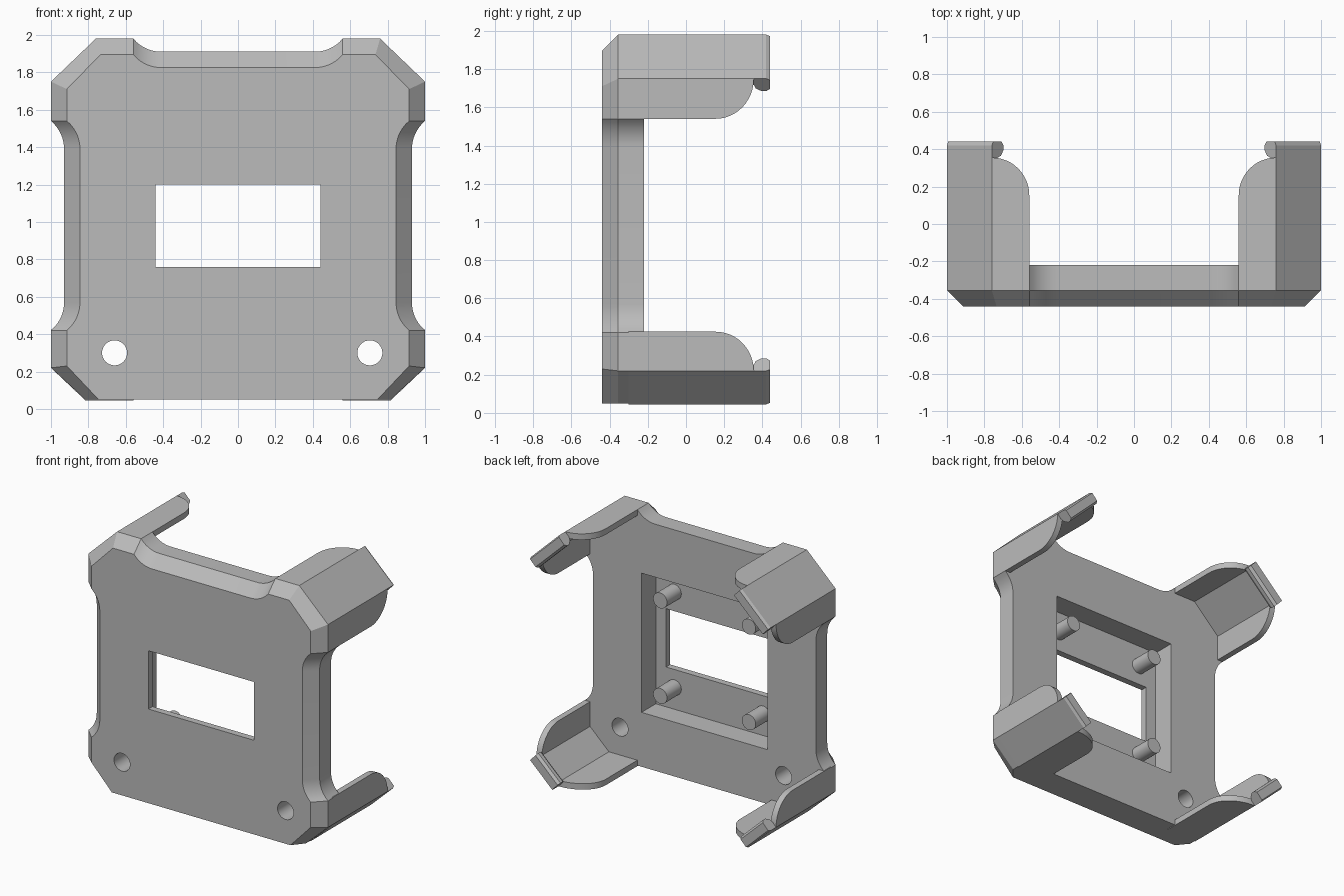
import bpy, bmesh, math
from mathutils import Vector

cube = bpy.data.objects.get("Cube")
if cube:
    bpy.data.objects.remove(cube, do_unlink=True)

grey = bpy.data.materials.new("plain_grey")
grey.use_nodes = True
grey.diffuse_color = (0.5, 0.5, 0.5, 1)
grey.node_tree.nodes["Principled BSDF"].inputs["Base Color"].default_value = (0.5, 0.5, 0.5, 1)

FRONT, BEVEL, BACK, FLOOR = -0.44, -0.355, -0.22, -0.39
MID = 0.985


def loft(name, loops):
    """Closed solid through matching loops of 3D points."""
    bm = bmesh.new()
    rings = [[bm.verts.new(p) for p in loop] for loop in loops]
    n = len(rings[0])
    for a, b in zip(rings, rings[1:]):
        for i in range(n):
            j = (i + 1) % n
            bm.faces.new((a[i], a[j], b[j], b[i]))
    bm.faces.new(rings[0])
    bm.faces.new(rings[-1][::-1])
    bmesh.ops.recalc_face_normals(bm, faces=bm.faces)
    mesh = bpy.data.meshes.new(name)
    bm.to_mesh(mesh)
    bm.free()
    mesh.materials.append(grey)
    obj = bpy.data.objects.new(name, mesh)
    bpy.context.collection.objects.link(obj)
    return obj


def smooth(obj):
    bpy.ops.object.select_all(action='DESELECT')
    obj.select_set(True)
    bpy.context.view_layer.objects.active = obj
    bpy.ops.object.shade_smooth_by_angle(angle=math.radians(25))


def sweep(flat, tip, steps=8):
    """(along, rise) samples of an arc leaving a flat tangentially."""
    r = (flat ** 2 + tip ** 2) / (2 * tip)
    return [(u, r - math.sqrt(r * r - u * u))
            for u in (flat * i / steps for i in range(steps + 1))]


def outline(e, y):
    """Plate outline drawn in by e; the bottom edge stays straight."""
    k = e / 0.085
    arc = sweep(0.15, 0.07)
    half = [(0.815 - 0.07 * k, 0.05), (1 - e, 0.22 + 0.01 * k)]
    half += [(0.93 - e + v, 0.57 - u) for u, v in reversed(arc)]
    half += [(0.93 - e + v, 1.39 + u) for u, v in arc]
    half += [(1 - e, 1.75 - 0.04 * k), (0.76 - 0.025 * k, 1.98 - e)]
    half += [(0.41 + u, 1.91 - e + v) for u, v in reversed(arc)]
    full = half + [(-x, z) for x, z in reversed(half)]
    return [(x, y, z) for x, z in full]


def box_loop(hx, z0, z1, y):
    return [(-hx, y, z0), (hx, y, z0), (hx, y, z1), (-hx, y, z1)]


def disc_loop(x, z, r, y, n=32):
    return [(x + r * math.cos(math.tau * i / n), y, z + r * math.sin(math.tau * i / n))
            for i in range(n)]


# Face plate with bevelled front rim
plate = loft("face_plate", [outline(0.085, FRONT), outline(0, BEVEL), outline(0, BACK)])

# Rear pocket, display window and two button holes
cutters = [
    loft("pocket_cutter", [box_loop(0.525, MID - 0.525, MID + 0.525, y) for y in (FLOOR, 0)]),
    loft("window_cutter", [box_loop(0.44, 0.76, 1.2, y) for y in (-0.6, 0.1)]),
]
for x in (-0.66, 0.705):
    cutters.append(loft("hole_cutter", [disc_loop(x, 0.3, 0.067, y) for y in (-0.6, 0.1)]))
bpy.context.view_layer.objects.active = plate
for c in cutters:
    c.hide_render = True
    m = plate.modifiers.new("cut", 'BOOLEAN')
    m.operation, m.object, m.solver = 'DIFFERENCE', c, 'EXACT'
    bpy.ops.object.modifier_apply(modifier=m.name)
    bpy.data.objects.remove(c, do_unlink=True)
smooth(plate)

# Four mounting posts in the pocket
for sx in (-1, 1):
    for sz in (-1, 1):
        smooth(loft("mounting_post", [disc_loop(0.37 * sx, MID + 0.36 * sz, 0.058, y)
                                      for y in (FLOOR - 0.01, BACK)]))

ROOT, WALL = -0.3, 0.045
fin_arc = [(0.2 * math.cos(math.pi / 2 * i / 12), 0.155 + 0.2 * math.sin(math.pi / 2 * i / 12))
           for i in range(13)]
# Clip section: depth from the outer face, then y, ending in a hooked lip
clip = [(0, ROOT), (0, 0.42), (0.01, 0.44), (0.075, 0.44), (0.09, 0.42),
        (0.09, 0.395), (0.07, 0.365), (WALL, 0.355), (WALL, ROOT)]


def fin(name, start, end, inward):
    """Thin wall from the clip edge, with its rear corner rounded off."""
    way, off = Vector(end) - Vector(start), Vector(inward) * WALL
    shape = [(0, ROOT), (1, ROOT)] + [(a / 0.2, y) for a, y in fin_arc]
    loops = []
    for d in (Vector((0, 0)), off):
        pts = [Vector(start) + way * t + d for t, y in shape]
        loops.append([(p.x, y, p.y) for p, (t, y) in zip(pts, shape)])
    smooth(loft(name, loops))


# Corner legs: diagonal clip flanked by two fins
for side, sx in (("right", -1), ("left", 1)):
    for level, sz in (("lower", -1), ("upper", 1)):
        if sz > 0:
            rim, a, b, tip = 1.98, 0.76, 1.75, 1.54
        else:
            rim, a, b, tip = 0.045, 0.815, 0.22, 0.425
        p, q = Vector((a * sx, rim)), Vector((sx, b))
        d = (q - p).normalized()
        inward = Vector((-d.y, d.x))
        if inward.x * sx > 0:
            inward = -inward
        tag = f"{level}_{side}"
        smooth(loft(tag + "_clip", [[((c + inward * t).x, y, (c + inward * t).y) for t, y in clip]
                                    for c in (p, q)]))
        fin(tag + "_side_fin", q, (sx, tip), (-sx, 0))
        fin(tag + "_end_fin", p, (0.56 * sx, rim), (0, -sz))
